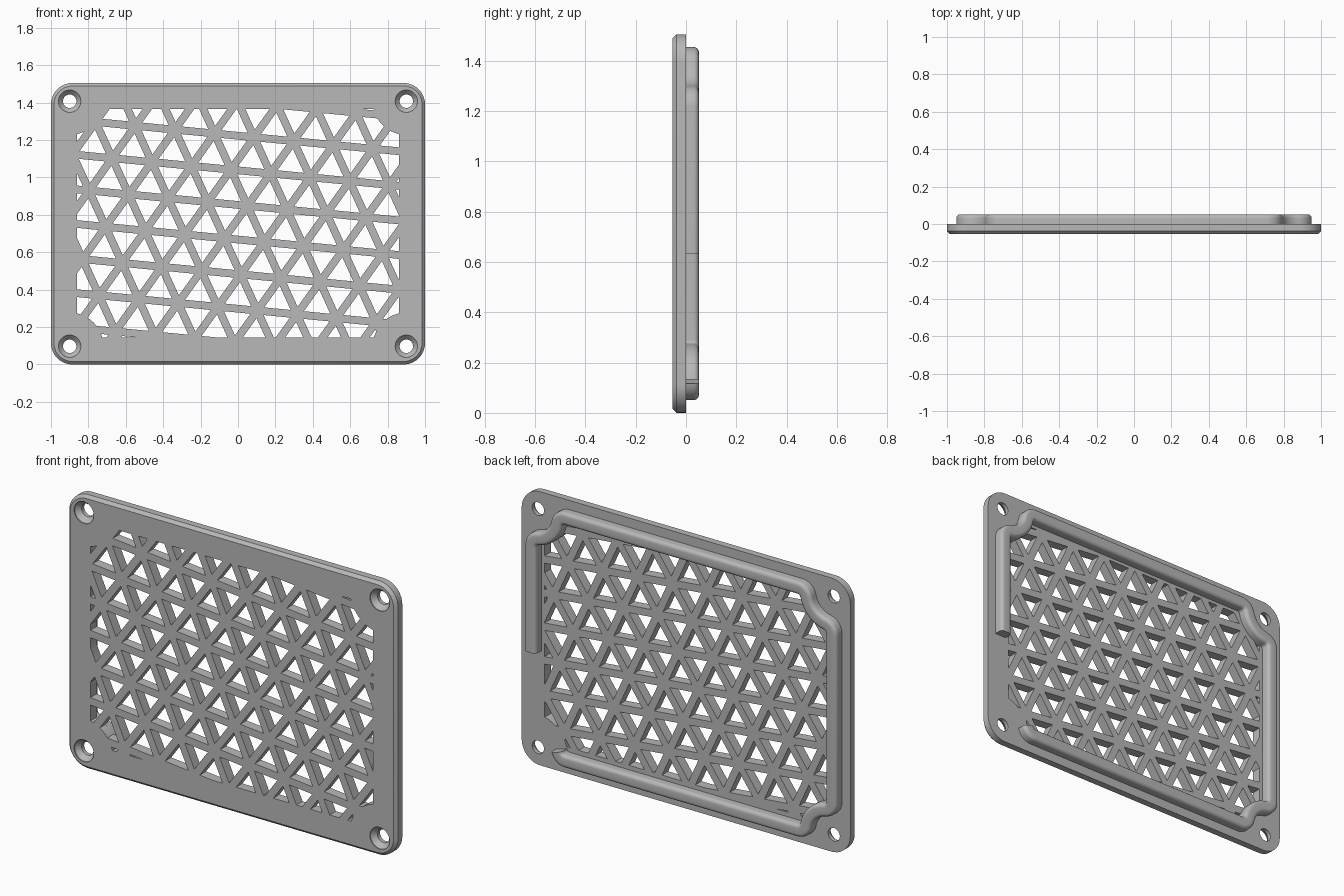
import bpy, bmesh
from math import sin, cos, pi, radians, sqrt, atan2
from mathutils import Vector

cube = bpy.data.objects.get("Cube")
if cube:
    bpy.data.objects.remove(cube)

W, H = 1.0, 1.505               # half width, full height
MID = H / 2
FRONT, RIM_Y = -0.054, 0.051    # plate back sits at y = 0
SCREW_X, SCREW_Z = 0.9, 0.655   # screw offsets from the plate centre
CORNERS = [(1, 1), (-1, 1), (-1, -1), (1, -1)]

grey = bpy.data.materials.new("plain grey")
grey.use_nodes = True
grey.diffuse_color = (0.48, 0.48, 0.48, 1)
grey.node_tree.nodes["Principled BSDF"].inputs["Base Color"].default_value = (0.48, 0.48, 0.48, 1)


def make(name, bm):
    bmesh.ops.recalc_face_normals(bm, faces=bm.faces)
    me = bpy.data.meshes.new(name)
    bm.to_mesh(me)
    bm.free()
    ob = bpy.data.objects.new(name, me)
    me.materials.append(grey)
    bpy.context.collection.objects.link(ob)
    return ob


def loft(bm, rings):
    """Skin a list of equal closed loops and cap both ends."""
    loops = [[bm.verts.new(p) for p in r] for r in rings]
    for a, b in zip(loops, loops[1:]):
        for i in range(len(a)):
            j = (i + 1) % len(a)
            bm.faces.new((a[i], a[j], b[j], b[i]))
    bm.faces.new(loops[0])
    bm.faces.new(loops[-1][::-1])


def at_y(pts, y):
    return [(x, y, z) for x, z in pts]


def circle(cx, cz, r, n=32):
    return [(cx + r * cos(2 * pi * i / n), cz + r * sin(2 * pi * i / n)) for i in range(n)]


def rounded_rect(inset, r, n=10):
    pts = []
    for k, (sx, sz) in enumerate(CORNERS):
        for i in range(n + 1):
            a = pi / 2 * (k + i / n)
            pts.append((sx * (W - r) + (r - inset) * cos(a),
                        MID + sz * (MID - r) + (r - inset) * sin(a)))
    return pts


def activate(ob):
    bpy.ops.object.select_all(action='DESELECT')
    bpy.context.view_layer.objects.active = ob
    ob.select_set(True)


def subtract(ob, cutter):
    cutter.hide_render = True
    m = ob.modifiers.new("cut", 'BOOLEAN')
    m.operation, m.solver, m.object = 'DIFFERENCE', 'EXACT', cutter
    activate(ob)
    bpy.ops.object.modifier_apply(modifier=m.name)
    bpy.data.objects.remove(cutter)


def clip(poly, axis, limit, sign):
    """Keep the part of a polygon where sign * coordinate <= sign * limit."""
    out = []
    for a, b in zip(poly, poly[1:] + poly[:1]):
        da, db = sign * (limit - a[axis]), sign * (limit - b[axis])
        if da >= 0:
            out.append(a)
        if da * db < 0:
            out.append(a.lerp(b, da / (da - db)))
    return out


def area(p):
    return abs(sum(a.cross(b) for a, b in zip(p, p[1:] + p[:1]))) / 2 if len(p) > 2 else 0


# Face plate with a bevelled front edge
bm = bmesh.new()
loft(bm, [at_y(rounded_rect(i, 0.115), y) for i, y in ((0, 0), (0, -0.038), (0.016, FRONT))])
plate = make("face_plate", bm)

# Tilted triangular lattice of openings, clipped to the window
side, bar, tilt = 0.2126, 0.041, radians(-5.5)
origin = Vector((-0.126, 1.235))
u = Vector((cos(tilt), sin(tilt))) * side
v = Vector((cos(tilt + pi / 3), sin(tilt + pi / 3))) * side
shrink = 1 - bar / 2 / (side / (2 * sqrt(3)))
bm = bmesh.new()
for i in range(-12, 16):
    for j in range(-9, 5):
        p = origin + u * i + v * j
        for tri in ([p, p + u, p + v], [p + u, p + u + v, p + v]):
            c = (tri[0] + tri[1] + tri[2]) / 3
            poly = [c + (q - c) * shrink for q in tri]
            for axis, limit, sign in ((0, 0.86, 1), (0, -0.86, -1), (1, 1.367, 1), (1, 0.145, -1)):
                poly = clip(poly, axis, limit, sign) if poly else poly
            if area(poly) > 0.0001:
                loft(bm, [at_y(poly, -0.1), at_y(poly, 0.1)])
openings = make("lattice_cutter", bm)

# Solid ground around each screw
bm = bmesh.new()
for sx, sz in CORNERS:
    ring = circle(sx * SCREW_X, MID + sz * SCREW_Z, 0.18, 48)
    loft(bm, [at_y(ring, -0.2), at_y(ring, 0.2)])
subtract(openings, make("corner_keeper", bm))
subtract(plate, openings)

# Countersunk screw holes
bm = bmesh.new()
for sx, sz in CORNERS:
    loft(bm, [at_y(circle(sx * SCREW_X, MID + sz * SCREW_Z, r), y)
              for r, y in ((0.06, -0.1), (0.06, FRONT + 0.006), (0.036, -0.022), (0.036, 0.1))])
subtract(plate, make("screw_cutter", bm))

# Rim centre line: straight sides, with an S-shaped detour around each screw
RX, RZ, BEND, DETOUR, HALF = 0.915, 0.667, 0.05, 0.145, 0.035


def arc(c, r, a, b, n):
    return [Vector((c[0] + r * cos(a + (b - a) * i / n), c[1] + r * sin(a + (b - a) * i / n)))
            for i in range(n + 1)]


def corner_path():
    """Upper +x corner, from the side to the top, relative to the centre."""
    reach = DETOUR + BEND
    dx, dz = RX - BEND - SCREW_X, RZ - BEND - SCREW_Z
    c1 = (RX - BEND, SCREW_Z - sqrt(reach ** 2 - dx ** 2))
    c2 = (SCREW_X - sqrt(reach ** 2 - dz ** 2), RZ - BEND)
    a1 = atan2(SCREW_Z - c1[1], SCREW_X - c1[0])
    a2 = atan2(SCREW_Z - c2[1], SCREW_X - c2[0])
    return (arc(c1, BEND, 0, a1, 8)
            + arc((SCREW_X, SCREW_Z), DETOUR, a1 - pi, a2 - pi, 12)[1:-1]
            + arc(c2, BEND, a2, pi / 2, 8))


corner = corner_path()
path = [Vector((RX, 0.632 - MID))]
for k, (sx, sz) in enumerate(CORNERS):
    part = [Vector((p.x * sx, p.y * sz)) for p in corner]
    if sx * sz < 0:
        part.reverse()
    path += part[:9] if k == 3 else part   # the last corner stops short of its screw

# Rim cross-section with rounded back edges
R = 0.02
profile = ([(-HALF, -0.004)]
           + [(-HALF + R + x, y) for x, y in ((R * cos(a), RIM_Y - R + R * sin(a))
              for a in (pi - pi / 2 * i / 5 for i in range(6)))]
           + [(HALF - R + x, y) for x, y in ((R * cos(a), RIM_Y - R + R * sin(a))
              for a in (pi / 2 - pi / 2 * i / 5 for i in range(6)))]
           + [(HALF, -0.004)])
rings = []
for i, p in enumerate(path):
    t = (path[min(i + 1, len(path) - 1)] - path[max(i - 1, 0)]).normalized()
    if i == 0 or (path[i] - path[i - 1]).length > 0.2:
        t = (path[i + 1] - p).normalized()
    elif i < len(path) - 1 and (path[i + 1] - p).length > 0.2:
        t = (p - path[i - 1]).normalized()
    n = Vector((t.y, -t.x))
    rings.append([(p.x + n.x * s, y, MID + p.y + n.y * s) for s, y in profile])
bm = bmesh.new()
loft(bm, rings)
rim = make("back_rim", bm)

for ob in (plate, rim):
    activate(ob)
    bpy.ops.object.shade_smooth_by_angle(angle=radians(30))
